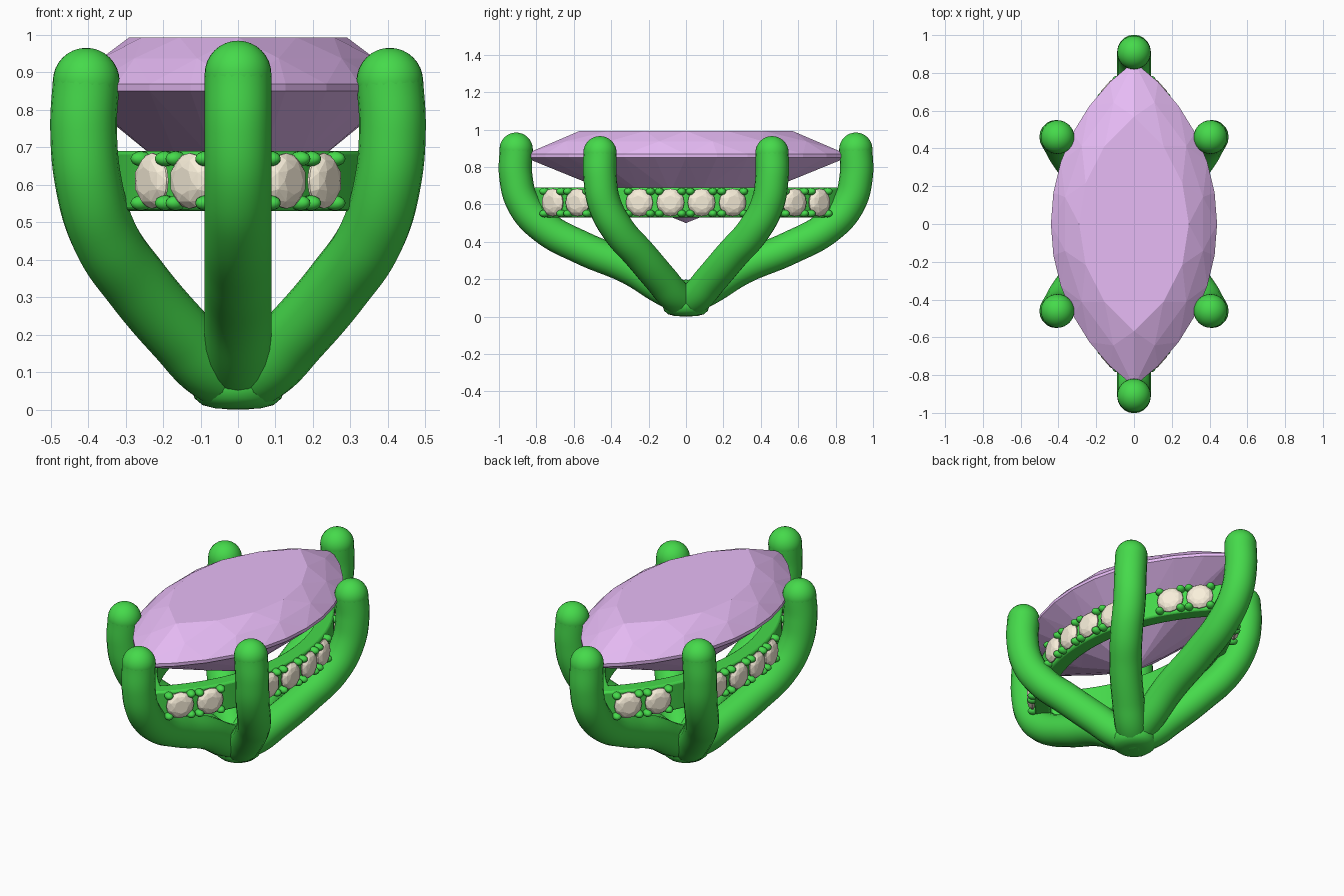
import bpy, bmesh
from math import sin, cos, pi, asin, sqrt
from mathutils import Matrix, Vector

if "Cube" in bpy.data.objects:
    bpy.data.objects.remove(bpy.data.objects["Cube"])


def material(name, rgb):
    m = bpy.data.materials.new(name)
    m.diffuse_color = (*rgb, 1)
    m.use_nodes = True
    m.node_tree.nodes["Principled BSDF"].inputs["Base Color"].default_value = m.diffuse_color
    return m


GREEN = material("green_metal", (0.06, 0.70, 0.07))
PURPLE = material("purple_stone", (0.80, 0.50, 0.92))
CREAM = material("cream_stone", (0.94, 0.86, 0.70))


def finish(bm, name, mat, smooth=None):
    bmesh.ops.recalc_face_normals(bm, faces=bm.faces[:])
    me = bpy.data.meshes.new(name)
    bm.to_mesh(me)
    bm.free()
    ob = bpy.data.objects.new(name, me)
    bpy.context.collection.objects.link(ob)
    me.materials.append(mat)
    if smooth:
        bpy.ops.object.select_all(action='DESELECT')
        ob.select_set(True)
        bpy.context.view_layer.objects.active = ob
        bpy.ops.object.shade_smooth_by_angle(angle=smooth)
    return ob


def marquise(length, width, inset=0.0):
    """Pointed oval made of two arcs: returns a function of u in 0..1."""
    r = (length ** 2 + width ** 2) / (2 * width)
    c = r - width
    r -= inset
    a_max = asin(sqrt(r * r - c * c) / r)

    def point(u):
        s = (u % 1) * 2
        side = 1 if s < 1 else -1
        a = a_max * (2 * (s % 1) - 1)
        return side * (r * cos(a) - c), side * r * sin(a)
    return point


def circle(radius):
    return lambda u: (radius * cos(2 * pi * u), radius * sin(2 * pi * u))


def cut_stone(bm, outline, rings, matrix=Matrix()):
    """Faceted stone: hull of scaled outline rings (scale, height, count, offset)."""
    verts = []
    for scale, z, n, off in rings:
        for i in range(n):
            x, y = outline((i + off) / n)
            verts.append(bm.verts.new(matrix @ Vector((x * scale, y * scale, z))))
    bmesh.ops.convex_hull(bm, input=verts)


# centre stone
bm = bmesh.new()
cut_stone(bm, marquise(0.86, 0.44), [
    (0.66, 0.993, 12, 0), (0.855, 0.937, 12, 0.5), (1, 0.868, 24, 0),
    (1, 0.85, 24, 0), (0.5, 0.665, 12, 0.5), (0, 0.5, 1, 0)])
bmesh.ops.dissolve_limit(bm, angle_limit=0.01, verts=bm.verts[:], edges=bm.edges[:])
finish(bm, "centre_stone", PURPLE)


# prongs: round tubes with domed tips
def prong(name, points, radius=0.089):
    cu = bpy.data.curves.new(name, 'CURVE')
    cu.dimensions = '3D'
    cu.bevel_depth = radius
    cu.bevel_resolution = 8
    cu.resolution_u = 8
    sp = cu.splines.new('BEZIER')
    sp.bezier_points.add(len(points) - 1)
    for bp, p in zip(sp.bezier_points, points):
        bp.co = p
        bp.handle_left_type = bp.handle_right_type = 'AUTO'
    tmp = bpy.data.objects.new(name + "_path", cu)
    bpy.context.collection.objects.link(tmp)
    bpy.context.view_layer.update()
    me = bpy.data.meshes.new_from_object(tmp.evaluated_get(bpy.context.evaluated_depsgraph_get()))
    bm = bmesh.new()
    bm.from_mesh(me)
    bpy.data.objects.remove(tmp)
    bmesh.ops.create_uvsphere(bm, u_segments=32, v_segments=16, radius=radius,
                              matrix=Matrix.Translation(points[0]))
    finish(bm, name, GREEN, 1.0)


SIDE = [(.405, .46, .876), (.412, .46, .75), (.398, .435, .60), (.355, .36, .46),
        (.27, .25, .335), (.155, .135, .20), (.06, .05, .105), (0, 0, .085)]
END = [(0, .908, .895), (0, .910, .75), (0, .87, .605), (0, .76, .48),
       (0, .55, .365), (0, .30, .26), (0, .12, .15), (0, 0, .09)]
for sy, fb in ((-1, "front"), (1, "back")):
    prong(fb + "_end_prong", [(x, y * sy, z) for x, y, z in END])
    for sx, lr in ((-1, "left"), (1, "right")):
        prong(f"{fb}_{lr}_prong", [(x * sx, y * sy, z) for x, y, z in SIDE])

# rounded foot where the prongs meet
bm = bmesh.new()
prof = [(0, 0), (.06, .003), (.095, .012), (.116, .03), (.125, .055),
        (.125, .075), (.11, .115), (.08, .16), (0, .2)]
vs = [bm.verts.new((r, 0, z)) for r, z in prof]
es = [bm.edges.new(p) for p in zip(vs, vs[1:])]
bmesh.ops.spin(bm, geom=vs + es, cent=(0, 0, 0), axis=(0, 0, 1), angle=2 * pi, steps=40)
bmesh.ops.remove_doubles(bm, verts=bm.verts[:], dist=1e-4)
finish(bm, "foot", GREEN, 1.0)

# gallery rail: pointed-oval band under the centre stone
L, W, Z = 0.84, 0.40, 0.61
N = 64
bm = bmesh.new()
loops = []
for inset, z in ((.015, .53), (.015, .69), (.10, .69), (.10, .53)):
    f = marquise(L, W, inset)
    loops.append([bm.verts.new((*f(i / N), z)) for i in range(N)])
for k in range(4):
    a, b = loops[k], loops[(k + 1) % 4]
    for i in range(N):
        j = (i + 1) % N
        bm.faces.new((a[i], a[j], b[j], b[i]))
rail = finish(bm, "gallery_rail", GREEN, 0.6)
bev = rail.modifiers.new("soft_edges", 'BEVEL')
bev.width, bev.segments, bev.limit_method, bev.angle_limit = .01, 2, 'ANGLE', 0.9

# accent stones facing outward along the rail, four claws each
R = (L * L + W * W) / (2 * W)
C = R - W
stones, claws = bmesh.new(), bmesh.new()
for sx in (-1, 1):
    for y in (.083, .25, .582, .715):
        for sy in (-1, 1):
            out = Vector((sx * sqrt(R * R - y * y), sy * y, 0)).normalized()
            up = Vector((0, 0, 1))
            tan = up.cross(out)
            pos = out * R + Vector((-sx * C, 0, Z))
            m = Matrix((tan, up, out)).transposed().to_4x4()
            m.translation = pos
            cut_stone(stones, circle(.074), [
                (.5, .026, 8, 0), (.8, .018, 8, .5), (1, 0, 16, 0),
                (1, -.006, 16, 0), (0, -.05, 1, 0)], m)
            for u in (-1, 1):
                for v in (-1, 1):
                    shape = Matrix.Translation((u * .06, v * .059, -.005)) @ Matrix.Diagonal((1.0, .85, 1.25, 1))
                    bmesh.ops.create_uvsphere(claws, u_segments=12, v_segments=8,
                                              radius=.024, matrix=m @ shape)
finish(stones, "accent_stones", CREAM)
finish(claws, "accent_claws", GREEN, 1.0)
